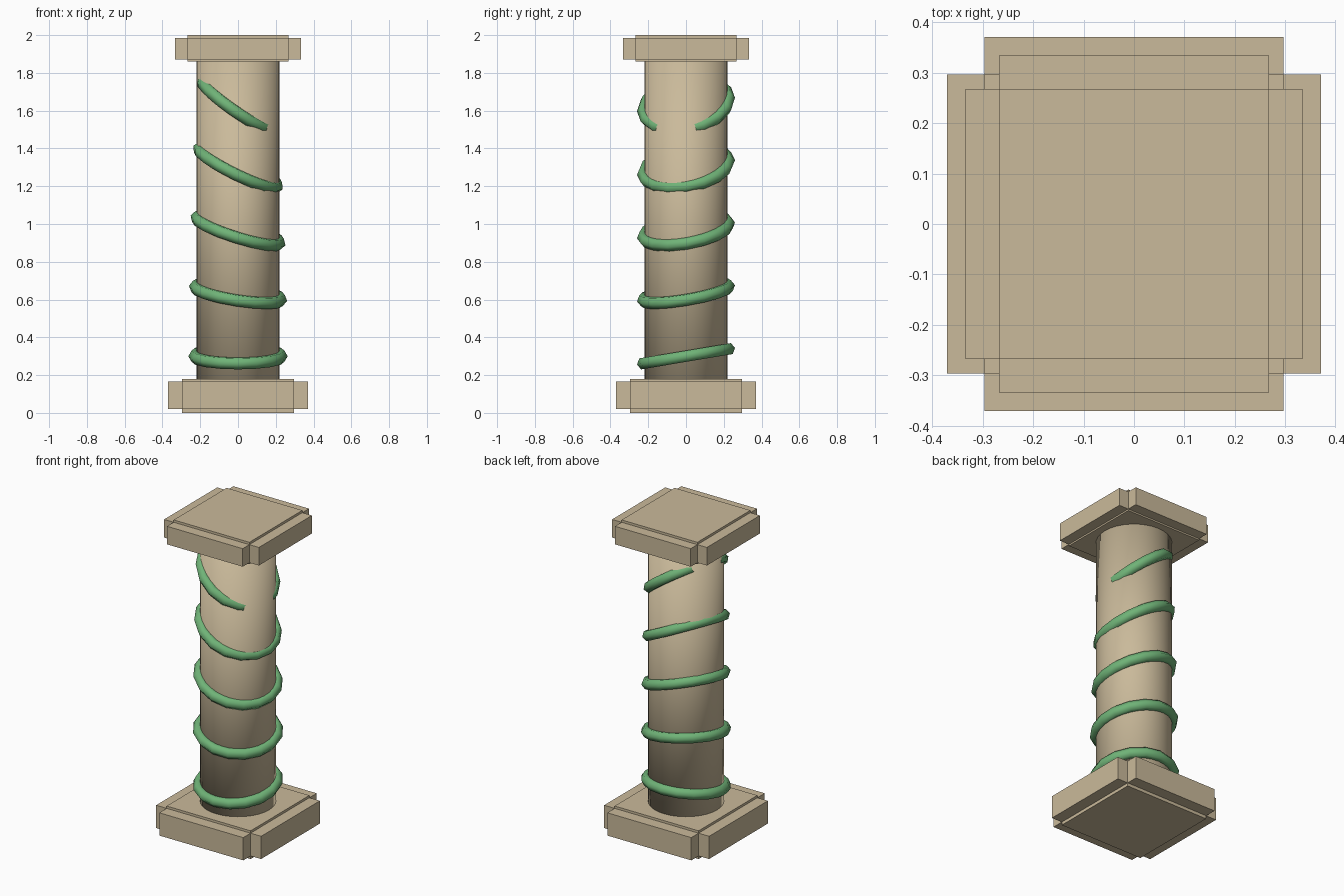
import bpy, bmesh, math
from mathutils import Matrix, Vector

cube = bpy.data.objects.get("Cube")
if cube:
    bpy.data.objects.remove(cube, do_unlink=True)


def material(name, color):
    mat = bpy.data.materials.new(name)
    mat.use_nodes = True
    mat.diffuse_color = color
    mat.node_tree.nodes["Principled BSDF"].inputs["Base Color"].default_value = color
    return mat


stone = material("sandstone", (0.59, 0.49, 0.325, 1))
green = material("vine_green", (0.16, 0.45, 0.185, 1))


def add_object(name, bm, mat, smooth=False):
    bmesh.ops.recalc_face_normals(bm, faces=bm.faces)
    mesh = bpy.data.meshes.new(name)
    bm.to_mesh(mesh)
    bm.free()
    mesh.materials.append(mat)
    for face in mesh.polygons:
        face.use_smooth = smooth
    obj = bpy.data.objects.new(name, mesh)
    bpy.context.collection.objects.link(obj)
    return obj


def slab(name, half, reach, core_z, arm_z):
    """Square block with a thinner ledge projecting from each of its four sides."""
    bm = bmesh.new()
    for hx, hy, (low, high) in ((half, half, core_z), (reach, half, arm_z), (half, reach, arm_z)):
        # Arms are fractionally narrower so their sides stay off the core faces
        size = Vector((2 * hx, 2 * hy, high - low))
        place = Matrix.Translation((0, 0, (low + high) / 2)) @ Matrix.Diagonal(size.to_4d())
        bmesh.ops.create_cube(bm, size=1, matrix=place)
    return add_object(name, bm, stone)


def vine_ring(name, major, minor, steps=16, sides=6):
    """Ring swept from a hexagonal section."""
    bm = bmesh.new()
    section = []
    for i in range(sides):
        a = math.tau * i / sides
        section.append(bm.verts.new((major + minor * math.cos(a), 0, minor * math.sin(a))))
    edges = [bm.edges.new((section[i], section[(i + 1) % sides])) for i in range(sides)]
    bmesh.ops.spin(bm, geom=section + edges, cent=(0, 0, 0), axis=(0, 0, 1),
                   angle=math.tau, steps=steps, use_merge=True)
    bmesh.ops.remove_doubles(bm, verts=bm.verts, dist=0.0005)
    return add_object(name, bm, green, smooth=True)


# Base and capital
slab("base", 0.296, 0.37, (0.0, 0.18), (0.02, 0.165))
slab("capital", 0.267, 0.334, (1.86, 2.0), (1.87, 1.985))

# Round shaft, softly shaded into its hidden ends
shaft_low, shaft_high = 0.001, 1.97
bm = bmesh.new()
bmesh.ops.create_cone(bm, cap_ends=True, segments=32, radius1=0.22, radius2=0.22,
                      depth=shaft_high - shaft_low,
                      matrix=Matrix.Translation((0, 0, (shaft_low + shaft_high) / 2)))
add_object("shaft", bm, stone, smooth=True)

# Vine rings, leaning further with height
for i in range(5):
    ring = vine_ring(f"vine_ring_{i + 1}", 0.229, 0.034)
    ring.location.z = 0.3 + 0.333 * i
    ring.rotation_euler = (math.radians(9.5), math.radians(8.7 * i), 0)
